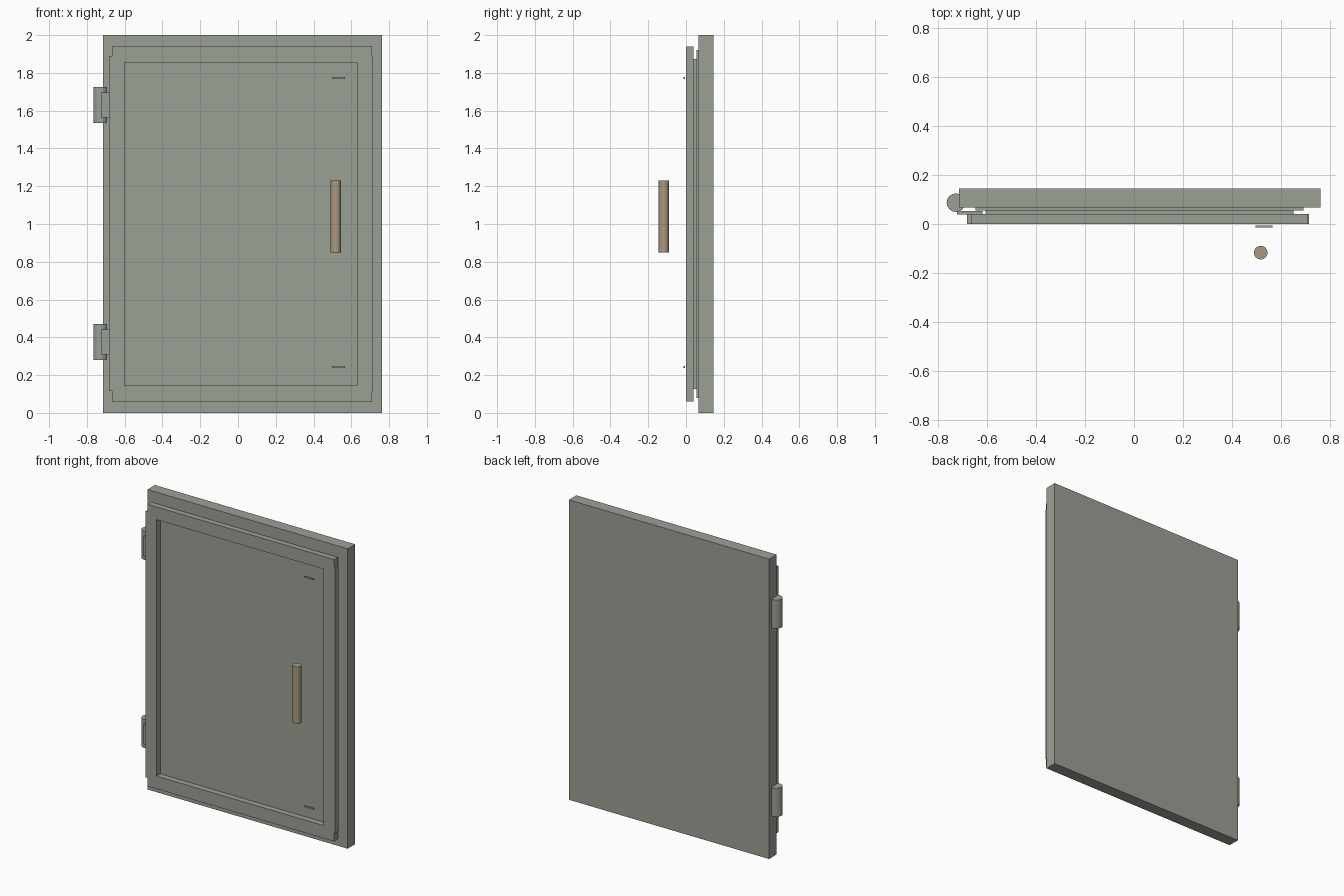
import bpy, bmesh, math

if "Cube" in bpy.data.objects:
    bpy.data.objects.remove(bpy.data.objects["Cube"])


def material(name, rgb):
    m = bpy.data.materials.new(name)
    m.diffuse_color = (*rgb, 1)
    m.use_nodes = True
    m.node_tree.nodes["Principled BSDF"].inputs["Base Color"].default_value = m.diffuse_color
    return m


STEEL = material("grey_green_steel", (0.33, 0.355, 0.305))
BRASS = material("dull_brass", (0.40, 0.32, 0.21))


def add_object(name, bm, mat):
    bmesh.ops.recalc_face_normals(bm, faces=bm.faces)
    mesh = bpy.data.meshes.new(name)
    bm.to_mesh(mesh)
    bm.free()
    mesh.materials.append(mat)
    ob = bpy.data.objects.new(name, mesh)
    bpy.context.collection.objects.link(ob)
    return ob


def box(name, x, y, z, mat=STEEL):
    bm = bmesh.new()
    bmesh.ops.create_cube(bm, size=1)
    for v in bm.verts:
        v.co = [lo if c < 0 else hi for c, (lo, hi) in zip(v.co, (x, y, z))]
    return add_object(name, bm, mat)


def rod(name, x, y, r, z0, z1, mat, sides=16):
    bm = bmesh.new()
    bmesh.ops.create_cone(bm, cap_ends=True, segments=sides,
                          radius1=r, radius2=r, depth=z1 - z0)
    bmesh.ops.translate(bm, verts=bm.verts, vec=(x, y, (z0 + z1) / 2))
    return add_object(name, bm, mat)


# Wall frame slab and the two stepped layers behind the door
box("frame_slab", (-0.715, 0.762), (0.067, 0.146), (0, 2))
box("rear_step", (-0.647, 0.692), (0.055, 0.067), (0.08, 1.92))
box("recessed_panel", (-0.607, 0.652), (0.040, 0.055), (0.127, 1.873))

# Door rim: notched outer outline with a rectangular opening
y0, y1 = 0.0, 0.040
outer = [(-0.667, 0.06), (0.709, 0.06), (0.709, 0.115), (0.715, 0.115),
         (0.715, 1.89), (0.709, 1.89), (0.709, 1.94), (-0.667, 1.94),
         (-0.667, 1.89), (-0.682, 1.89), (-0.682, 0.115), (-0.667, 0.115)]
inner = [(-0.6, 0.145), (0.63, 0.145), (0.63, 1.855), (-0.6, 1.855)]
bm = bmesh.new()
edges = []
for loop in (outer, inner):
    vs = [bm.verts.new((x, y0, z)) for x, z in loop]
    edges += [bm.edges.new((vs[i - 1], vs[i])) for i in range(len(vs))]
bmesh.ops.triangle_fill(bm, edges=edges, use_beauty=True)
ext = bmesh.ops.extrude_face_region(bm, geom=bm.faces[:], use_keep_orig=True)
bmesh.ops.translate(bm, vec=(0, y1 - y0, 0),
                    verts=[g for g in ext["geom"] if isinstance(g, bmesh.types.BMVert)])
bmesh.ops.dissolve_limit(bm, angle_limit=0.01, verts=bm.verts, edges=bm.edges)
add_object("door_rim", bm, STEEL)

# Hinges: barrel and leaf
for label, zc in (("lower", 0.375), ("upper", 1.63)):
    rod(label + "_hinge_barrel", -0.728, 0.087, 0.038, zc - 0.095, zc + 0.095, STEEL)
    box(label + "_hinge_leaf", (-0.724, -0.62), (0.038, 0.053), (zc - 0.067, zc + 0.067))

# Handle bar and slim marker plates
rod("handle_bar", 0.518, -0.117, 0.028, 0.85, 1.23, BRASS)
for label, zc in (("lower", 0.243), ("upper", 1.773)):
    box(label + "_marker_plate", (0.497, 0.567), (-0.014, -0.006), (zc - 0.005, zc + 0.005))
